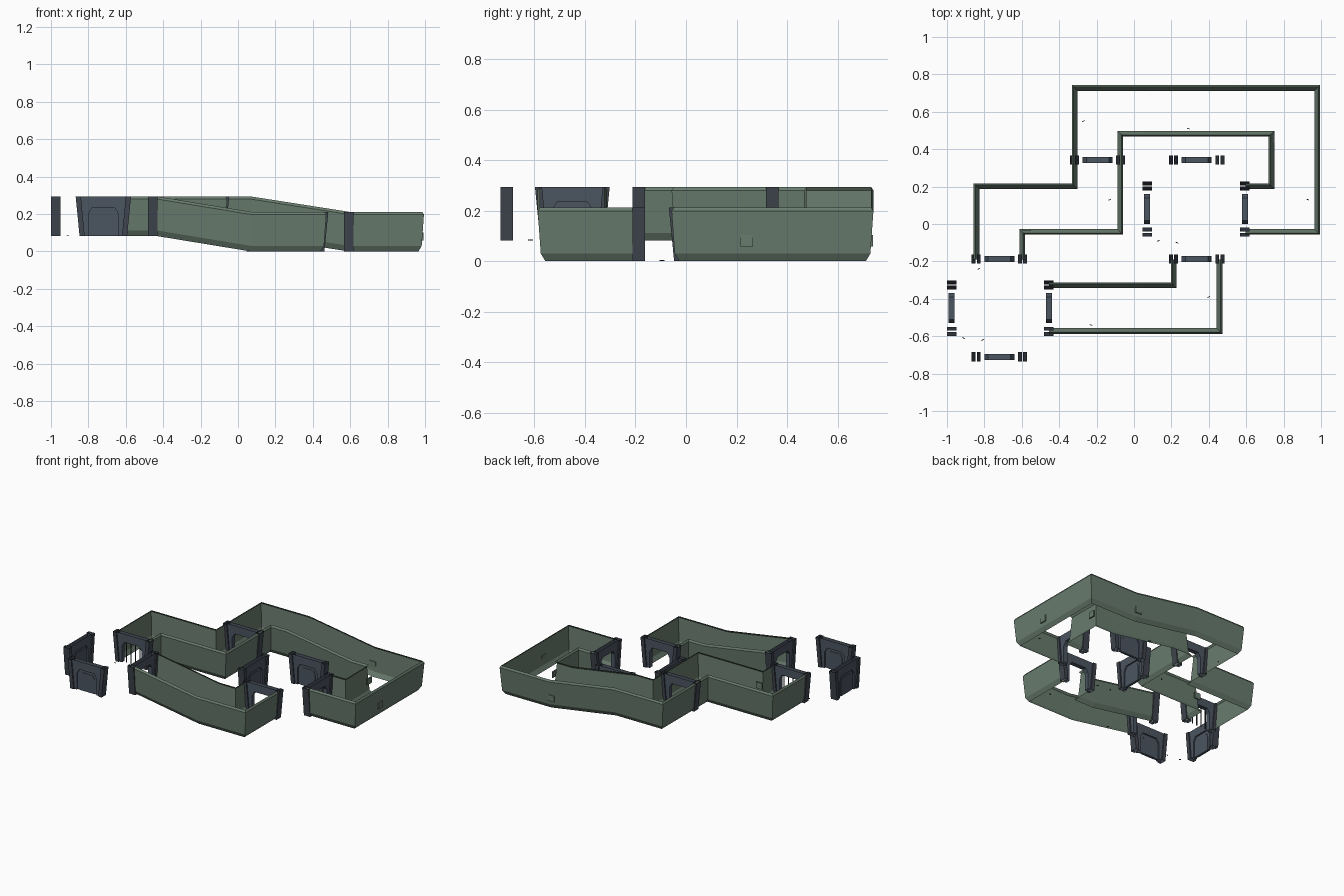
import bpy, bmesh, math
from mathutils import Vector, Matrix

if "Cube" in bpy.data.objects:
    bpy.data.objects.remove(bpy.data.objects["Cube"])


def material(name, rgb):
    m = bpy.data.materials.new(name)
    m.diffuse_color = (*rgb, 1)
    m.use_nodes = True
    m.node_tree.nodes["Principled BSDF"].inputs["Base Color"].default_value = m.diffuse_color
    return m


WALL = material("grey green wall", (0.14, 0.20, 0.155))
PANEL = material("slate panel", (0.07, 0.09, 0.12))
POST = material("dark slate post", (0.05, 0.06, 0.077))
DARK = material("charcoal detail", (0.03, 0.035, 0.04))


def make(name, verts, faces, mat, place=None, recalc=True):
    bm = bmesh.new()
    vs = [bm.verts.new(v) for v in verts]
    for f in faces:
        bm.faces.new([vs[i] for i in f])
    if recalc:
        bmesh.ops.recalc_face_normals(bm, faces=bm.faces)
    me = bpy.data.meshes.new(name)
    bm.to_mesh(me)
    bm.free()
    me.materials.append(mat)
    ob = bpy.data.objects.new(name, me)
    bpy.context.collection.objects.link(ob)
    if place:
        ob.matrix_world = place
    return ob


def box(name, c, s, mat, place=None):
    v = [(c[0] + x * s[0] / 2, c[1] + y * s[1] / 2, c[2] + z * s[2] / 2)
         for z in (-1, 1) for x, y in ((-1, -1), (1, -1), (1, 1), (-1, 1))]
    f = [(3, 2, 1, 0), (4, 5, 6, 7)] + [(i, (i + 1) % 4, (i + 1) % 4 + 4, i + 4) for i in range(4)]
    return make(name, v, f, mat, place)


# Corridor walls: open leaning profile swept along both sides of a centre path
PROFILE = [(0.030, 0.0), (0.012, 0.03), (0.0, 0.198), (0.009, 0.212)]  # inset, height
HALF = 0.137
HIGH = 0.082


def ramp(x, x0, x1):
    return HIGH * (1 - min(1, max(0, (x - x0) / (x1 - x0))))


def corridor_wall(name, path, side, x0, x1):
    pts = [Vector(p) for p in path]
    verts, faces, n = [], [], len(PROFILE)
    for i, p in enumerate(pts):
        dirs = []
        if i:
            dirs.append((p - pts[i - 1]).normalized())
        if i < len(pts) - 1:
            dirs.append((pts[i + 1] - p).normalized())
        norms = [Vector((-d.y, d.x)) * side for d in dirs]
        m = sum(norms, Vector((0, 0))).normalized()
        m /= m.dot(norms[0])
        for inset, h in PROFILE:
            q = p + m * (HALF - inset)
            verts.append((q.x, q.y, h + ramp(p.x, x0, x1)))
    for i in range(len(pts) - 1):
        for k in range(n - 1):
            a = i * n + k
            f = (a, a + 1, a + n + 1, a + n)
            faces.append(f if side > 0 else f[::-1])
    make(name, verts, faces, WALL, recalc=False)


long_path = [(-0.72, -0.19), (-0.72, 0.08), (-0.195, 0.08), (-0.195, 0.605), (0.07, 0.605),
             (0.595, 0.605), (0.857, 0.605), (0.857, 0.08), (0.595, 0.08)]
short_path = [(-0.455, -0.45), (-0.43, -0.45), (0.07, -0.45), (0.335, -0.45), (0.335, -0.19)]
for side, label in ((1, "left"), (-1, "right")):
    corridor_wall("long_corridor_wall_" + label, long_path, side, 0.07, 0.595)
    corridor_wall("short_corridor_wall_" + label, short_path, side, -0.43, 0.07)


# Doorways: leaning uncapped posts, arched panel, optional closed door or bars
ARCH = [(-0.08, 0), (-0.08, 0.12), (-0.06, 0.152), (0.06, 0.152), (0.08, 0.12), (0.08, 0)]
RIM = [(-0.10, 0), (-0.112, 0.12), (-0.12, 0.212), (0.12, 0.212), (0.112, 0.12), (0.10, 0)]
H = 0.212


def prism(name, poly, t, mat, place):
    n = len(poly)
    v = [(x, w, z) for w in (-t / 2, t / 2) for x, z in poly]
    f = [tuple(range(n)), tuple(range(2 * n - 1, n - 1, -1))]
    f += [(i, (i + 1) % n, (i + 1) % n + n, i + n) for i in range(n)]
    make(name, v, f, mat, place)


def doorway(x, y, z, turned, kind):
    place = Matrix.Translation((x, y, z)) @ Matrix.Rotation(math.pi / 2 if turned else 0, 4, 'Z')
    for s in (-1, 1):
        v = [(s * u, w, h) for h, us in ((0, (0.10, 0.127)), (H, (0.12, 0.148)))
             for u, w in ((us[0], -0.025), (us[1], -0.025), (us[1], 0.025), (us[0], 0.025))]
        make("door_post", v, [(i, (i + 1) % 4, (i + 1) % 4 + 4, i + 4) for i in range(4)], POST, place)
    # panel sheets around the arch, joined by the arch lining
    v = [(u, w, h) for w in (-0.016, 0.016) for ring in (ARCH, RIM) for u, h in ring]
    f = []
    for i in range(5):
        f += [(i, i + 1, i + 7, i + 6), (i + 12, i + 18, i + 19, i + 13), (i, i + 12, i + 13, i + 1)]
    make("door_surround", v, f, PANEL, place)
    if kind == "closed":
        prism("closed_door", ARCH, 0.012, PANEL, place)
        prism("closed_door_inset", [(u * 0.72, h * 0.86) for u, h in ARCH], 0.018, PANEL, place)
    elif kind == "bars":
        for k in range(4):
            box("door_bar", (-0.055 + k * 0.0367, 0, 0.075), (0.006, 0.006, 0.15), DARK, place)


DOORS = [(-0.72, -0.71, HIGH, 0, "closed"), (-0.975, -0.45, HIGH, 1, "closed"),
         (-0.72, -0.187, HIGH, 0, "bars"), (-0.455, -0.45, HIGH, 1, "open"),
         (-0.195, 0.342, HIGH, 0, "open"), (0.335, 0.342, 0, 0, "closed"),
         (0.07, 0.08, 0, 1, "closed"), (0.335, -0.187, 0, 0, "open"), (0.593, 0.08, 0, 1, "open")]
for d in DOORS:
    doorway(*d)

# Small wall hatches
for c, s in (((0.58, 0.735, 0.08), (0.05, 0.009, 0.045)), ((0.988, 0.24, 0.08), (0.009, 0.05, 0.045)),
             ((0.748, 0.455, 0.11), (0.008, 0.05, 0.045)), ((-0.575, -0.03, 0.19), (0.05, 0.008, 0.045))):
    box("wall_hatch", c, s, WALL)

# Scattered floor chips
CHIPS = [(-0.27, 0.55, HIGH), (0.29, 0.51, 0.05), (-0.13, 0.13, HIGH), (0.93, 0.13, 0), (0.13, -0.09, 0),
         (0.23, -0.10, 0), (0.40, -0.39, 0), (-0.23, -0.54, 0.05), (-0.83, -0.24, HIGH),
         (-0.91, -0.61, HIGH), (-0.81, -0.62, HIGH)]
for i, (x, y, z) in enumerate(CHIPS):
    box("floor_chip", (0, 0, 0.002), (0.015, 0.004, 0.004), DARK,
        Matrix.Translation((x, y, z)) @ Matrix.Rotation(0.4 * (-1) ** i, 4, 'Z'))
